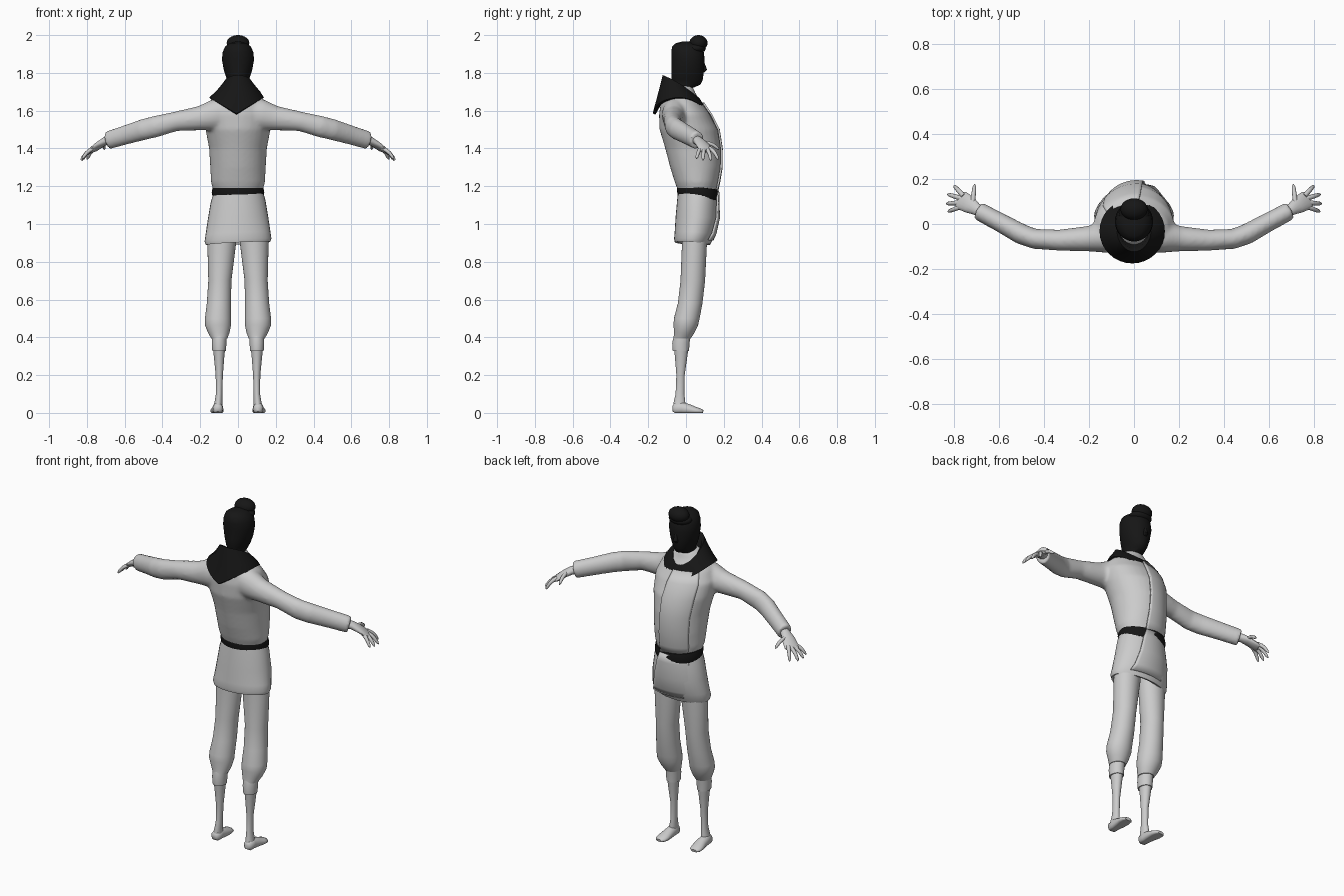
import bpy, bmesh, math
from mathutils import Vector

if "Cube" in bpy.data.objects:
    bpy.data.objects.remove(bpy.data.objects["Cube"], do_unlink=True)


def material(name, value):
    m = bpy.data.materials.new(name)
    m.use_nodes = True
    col = (value, value, value, 1)
    m.diffuse_color = col
    m.node_tree.nodes["Principled BSDF"].inputs["Base Color"].default_value = col
    return m


GREY = material("pale grey", 0.6)
BLACK = material("near black", 0.008)
N = 32


def flat_ring(cx, cy, z, rx, ry, lift=lambda c, s: 0):
    """Horizontal ellipse; lift bends its height by direction."""
    pts = []
    for i in range(N):
        c, s = math.cos(math.tau * i / N), math.sin(math.tau * i / N)
        pts.append(Vector((cx + rx * c, cy + ry * s, z + lift(c, s))))
    return pts


def path_rings(stations, n=16):
    """Rings square to a path of (x, y, z, half width, half height)."""
    mids = [Vector(s[:3]) for s in stations]
    rings = []
    for i, (p, s) in enumerate(zip(mids, stations)):
        t = (mids[min(i + 1, len(mids) - 1)] - mids[max(i - 1, 0)]).normalized()
        u = t.cross(Vector((0, 0, 1))).normalized()
        v = u.cross(t)
        rings.append([p + u * s[3] * math.cos(math.tau * k / n)
                      + v * s[4] * math.sin(math.tau * k / n) for k in range(n)])
    return rings


def skin(bm, rings, caps=True, closed=True):
    rows = [[bm.verts.new(p) for p in r] for r in rings]
    n = len(rows[0])
    for a, b in zip(rows, rows[1:]):
        for i in range(n if closed else n - 1):
            j = (i + 1) % n
            bm.faces.new((a[i], a[j], b[j], b[i]))
    if caps:
        bm.faces.new(rows[0])
        bm.faces.new(rows[-1])


def finish(name, bm, mat, mirror=False, angle=50):
    bmesh.ops.recalc_face_normals(bm, faces=bm.faces)
    me = bpy.data.meshes.new(name)
    bm.to_mesh(me)
    bm.free()
    me.materials.append(mat)
    ob = bpy.data.objects.new(name, me)
    bpy.context.collection.objects.link(ob)
    bpy.ops.object.select_all(action='DESELECT')
    ob.select_set(True)
    bpy.context.view_layer.objects.active = ob
    bpy.ops.object.shade_smooth_by_angle(angle=math.radians(angle))
    if mirror:
        ob.modifiers.new("Mirror", 'MIRROR')
    return ob


def part(name, rings, mat, mirror=False, caps=True, angle=50):
    bm = bmesh.new()
    skin(bm, rings, caps)
    return finish(name, bm, mat, mirror, angle)


# Shirt: torso and sleeves fused into one surface
torso = [(0, .06, 1.13, .125, .098), (0, .06, 1.17, .128, .1), (0, .056, 1.22, .143, .115),
         (0, .05, 1.3, .147, .134), (0, .037, 1.4, .153, .147), (0, .014, 1.5, .172, .154),
         (0, -.008, 1.58, .18, .135), (0, -.024, 1.64, .155, .11),
         (0, -.026, 1.69, .105, .077), (0, -.02, 1.73, .06, .055)]
sleeve = [(.05, -.055, 1.59, .07, .09), (.13, -.06, 1.575, .068, .082), (.2, -.065, 1.56, .057, .065),
          (.33, -.072, 1.543, .047, .052), (.44, -.066, 1.515, .045, .057),
          (.5, -.045, 1.5, .046, .056), (.6, .01, 1.47, .042, .051), (.69, .058, 1.443, .041, .048)]
bm = bmesh.new()
skin(bm, [flat_ring(*t) for t in torso])
for side in (1, -1):
    skin(bm, [[Vector((p.x * side, p.y, p.z)) for p in r] for r in path_rings(sleeve, 20)])
shirt = finish("shirt", bm, GREY)
rm = shirt.modifiers.new("Fuse", 'REMESH')
rm.mode = 'VOXEL'
rm.voxel_size = 0.01
rm.use_smooth_shade = True
sm = shirt.modifiers.new("Relax", 'SMOOTH')
sm.factor, sm.iterations = 0.5, 6


def overlap(name, stations, top, bottom, far, grow):
    """Front wrap panel, raised at its free edge and sinking into the body."""
    rows, steps = [], 14
    for k, (cx, cy, z, rx, ry) in enumerate(stations):
        f = k / (len(stations) - 1)
        edge = bottom + (top - bottom) * f
        row = []
        for i in range(steps + 1):
            g = i / steps
            a = math.radians(edge + (far - edge) * g)
            d = grow * (1 - 1.6 * g)
            row.append(Vector((cx + (rx + d) * math.cos(a), cy + (ry + d) * math.sin(a), z)))
        rows.append(row)
    b = bmesh.new()
    skin(b, rows, caps=False, closed=False)
    ob = finish(name, b, GREY)
    so = ob.modifiers.new("Thickness", 'SOLIDIFY')
    so.thickness = 0.01
    so.offset = 0


overlap("shirt_overlap", torso[1:8], 84, 68, 140, .008)

# Tunic skirt with a turned-in hem
skirt = [(0, .061, 1.17, .13, .103), (0, .06, 1.12, .145, .107), (0, .057, 1.03, .16, .112),
         (0, .046, .95, .172, .106), (0, .037, .915, .177, .1)]
hem = lambda c, s: .008 * c - .006 * s
inner = [(0, .035, .897, .17, .094), (0, .035, .9, .155, .082), (0, .05, 1.05, .13, .08)]
part("skirt", [flat_ring(*r, hem) for r in skirt + inner], GREY)
overlap("skirt_overlap", list(reversed(skirt)), 68, 48, 140, .012)

# Belt, tipped down toward the chest side
tip = lambda c, s: -.015 * s
belt = [(-.03, .0), (-.028, .012), (0, .017), (.028, .012), (.03, .0)]
part("belt", [flat_ring(0, .064, 1.168 + dz, .122 + g, .096 + g, tip) for dz, g in belt], BLACK)

# Trousers, cuffs and calves
trousers = [(.075, .05, 1.08, .065, .07), (.086, .045, .9, .076, .066), (.096, .036, .7, .061, .065),
            (.101, .022, .58, .064, .065), (.106, .004, .5, .069, .068), (.106, -.001, .465, .069, .065),
            (.102, -.009, .425, .057, .054), (.099, -.02, .395, .043, .046)]
part("trouser_leg", [flat_ring(*r) for r in trousers], GREY, True)
cuff = [(.099, -.02, .41, .039, .044), (.1, -.027, .37, .039, .046), (.1, -.027, .328, .036, .043)]
part("leg_cuff", [flat_ring(*r) for r in cuff], GREY, True)
calf = [(.1, -.025, .35, .033, .039), (.1, -.026, .29, .027, .032), (.099, -.029, .2, .019, .022),
        (.1, -.032, .1, .017, .023), (.104, -.035, .05, .021, .032), (.107, -.035, .02, .024, .034)]
part("calf", [flat_ring(*r) for r in calf], GREY, True)

# Feet with flat soles
foot = [(.106, -.072, .022, .012, .014), (.106, -.06, .022, .026, .03), (.107, -.025, .024, .028, .034),
        (.108, .015, .018, .031, .028), (.111, .05, .012, .035, .02), (.114, .075, .009, .032, .015),
        (.115, .09, .006, .018, .009)]
rings = path_rings(foot, 20)
for r in rings:
    for p in r:
        p.z = max(p.z, 0)
part("foot", rings, GREY, True)

# Hands: palm plus four fingers and a thumb
palm = [(.67, .05, 1.447, .026, .026), (.7, .066, 1.44, .027, .022), (.73, .085, 1.422, .038, .018),
        (.765, .105, 1.395, .042, .014), (.777, .111, 1.386, .036, .009)]
part("palm", path_rings(palm), GREY, True)
fingers = {
    "little_finger": ((.765, .078, 1.397), (.825, .055, 1.345)),
    "ring_finger": ((.772, .095, 1.391), (.832, .09, 1.338)),
    "middle_finger": ((.772, .115, 1.389), (.827, .132, 1.336)),
    "index_finger": ((.762, .13, 1.394), (.798, .17, 1.342)),
    "thumb": ((.716, .095, 1.428), (.707, .175, 1.395)),
}
for name, (root, end) in fingers.items():
    a, b = Vector(root), Vector(end)
    st = []
    for f, r in ((-.15, .011), (.3, .0105), (.6, .0095), (.88, .008), (1, .003)):
        p = a.lerp(b, f)
        p.z += .012 * math.sin(math.pi * max(f, 0))
        st.append((*p, r, r))
    part(name, path_rings(st, 10), GREY, True)

# Head, face and topknot
head = [(0, -.025, 1.64, .048, .05), (0, -.02, 1.72, .048, .055), (0, .005, 1.738, .045, .072),
        (0, .006, 1.765, .058, .083), (0, .009, 1.81, .074, .086), (0, .011, 1.87, .085, .088),
        (0, .008, 1.91, .081, .086), (0, .003, 1.94, .068, .076), (0, -.002, 1.957, .045, .052),
        (0, -.002, 1.965, .015, .02)]
part("head", [flat_ring(*r) for r in head], BLACK)
nose = [(0, .085, 1.86, .008, .01), (0, .093, 1.83, .011, .014), (0, .097, 1.815, .014, .014),
        (0, .088, 1.802, .01, .008)]
part("nose", [flat_ring(*r) for r in nose], BLACK)


def ball(name, centre, size):
    b = bmesh.new()
    bmesh.ops.create_uvsphere(b, u_segments=24, v_segments=14, radius=1)
    bmesh.ops.scale(b, vec=size, verts=b.verts)
    bmesh.ops.translate(b, vec=centre, verts=b.verts)
    finish(name, b, BLACK)


ball("topknot", (0, .066, 1.958), (.06, .048, .042))
ball("hair_band", (0, .05, 1.93), (.068, .055, .03))

# Scarf: high at the nape, hem falling to a point front and back
def drape(c, s):
    return -.085 * (1 - abs(c)) if s < 0 else -.075 * s * s


slope = lambda c, s: -.062 * s - .012 * s * s
rise = lambda k: (lambda c, s: slope(c, s) * (1 - k) + drape(c, s) * k)
scarf = [flat_ring(0, -.02, 1.66, .055, .06),
         flat_ring(0, -.022, 1.725, .065, .085, slope),
         flat_ring(0, -.025, 1.738, .076, .098, slope),
         flat_ring(0, -.027, 1.725, .092, .108, rise(.25)),
         flat_ring(0, -.03, 1.7, .118, .125, rise(.65)),
         flat_ring(-.008, -.032, 1.67, .145, .143, drape),
         flat_ring(-.008, -.03, 1.664, .135, .132, drape),
         flat_ring(0, -.025, 1.665, .09, .09)]
part("scarf", scarf, BLACK, angle=60)
